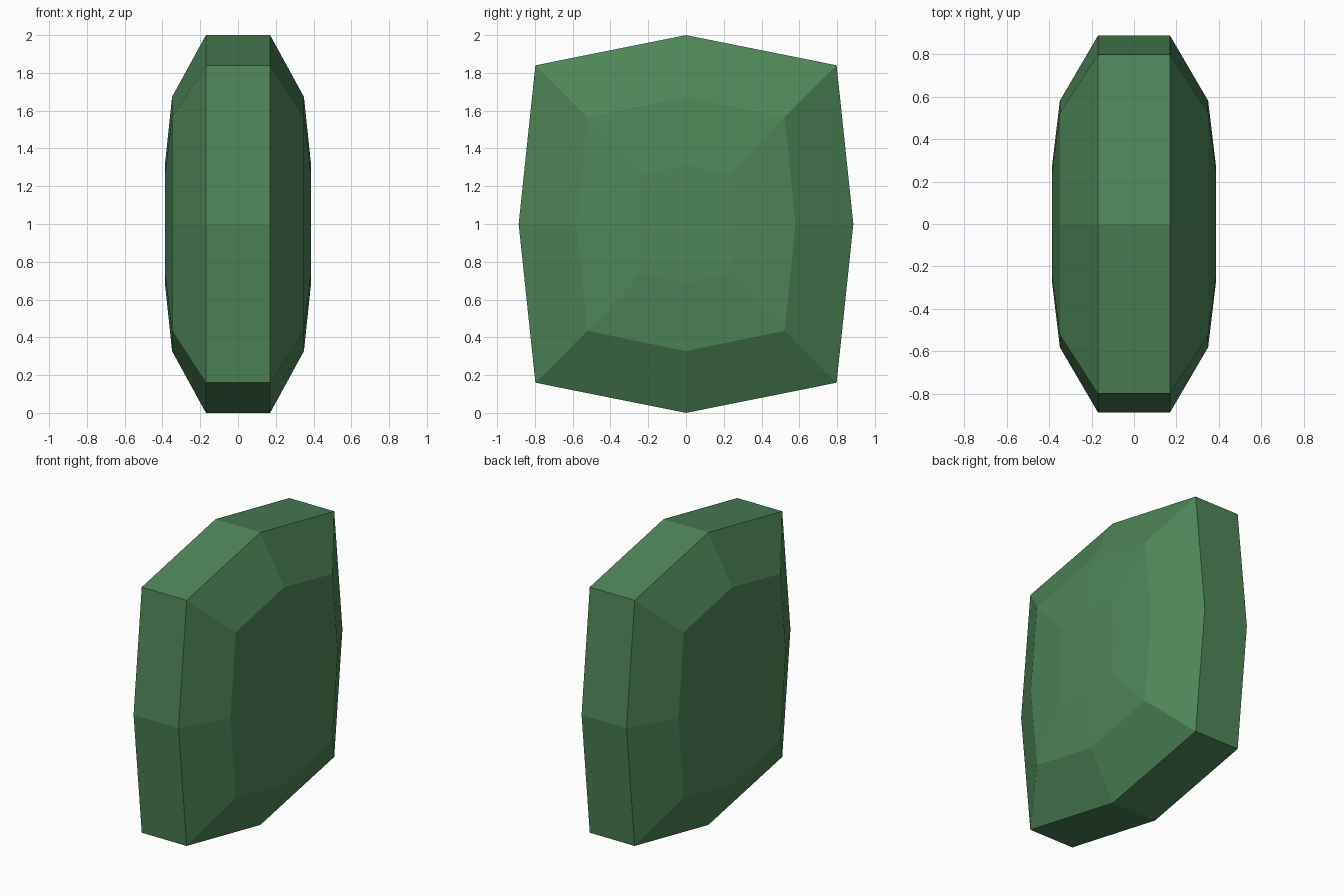
import bpy, bmesh

if "Cube" in bpy.data.objects:
    bpy.data.objects.remove(bpy.data.objects["Cube"])

# Cross-section rings along x: (x, half width in y, half height in z)
half = [(0.17, 0.886, 1.0), (0.349, 0.58, 0.673), (0.387, 0.262, 0.312)]
rings = [(-x, w, h) for x, w, h in reversed(half)] + half
# Bowed square outline: corners and edge midpoints
outline = [(1, 0), (0.9, 0.84), (0, 1), (-0.9, 0.84),
           (-1, 0), (-0.9, -0.84), (0, -1), (0.9, -0.84)]

green = bpy.data.materials.new("leaf green")
green.diffuse_color = (0.076, 0.238, 0.098, 1)
green.use_nodes = True
green.node_tree.nodes["Principled BSDF"].inputs["Base Color"].default_value = green.diffuse_color

# Faceted cushion-shaped stone: loft the rings and cap both ends
bm = bmesh.new()
loops = [[bm.verts.new((x, u * w, 1 + v * h)) for u, v in outline]
         for x, w, h in rings]
for a, b in zip(loops, loops[1:]):
    for i in range(8):
        j = (i + 1) % 8
        bm.faces.new((a[i], a[j], b[j], b[i]))
bm.faces.new(loops[0])
bm.faces.new(loops[-1])
bmesh.ops.recalc_face_normals(bm, faces=bm.faces)

mesh = bpy.data.meshes.new("faceted_stone")
bm.to_mesh(mesh)
bm.free()
mesh.materials.append(green)
stone = bpy.data.objects.new("faceted_stone", mesh)
bpy.context.collection.objects.link(stone)
